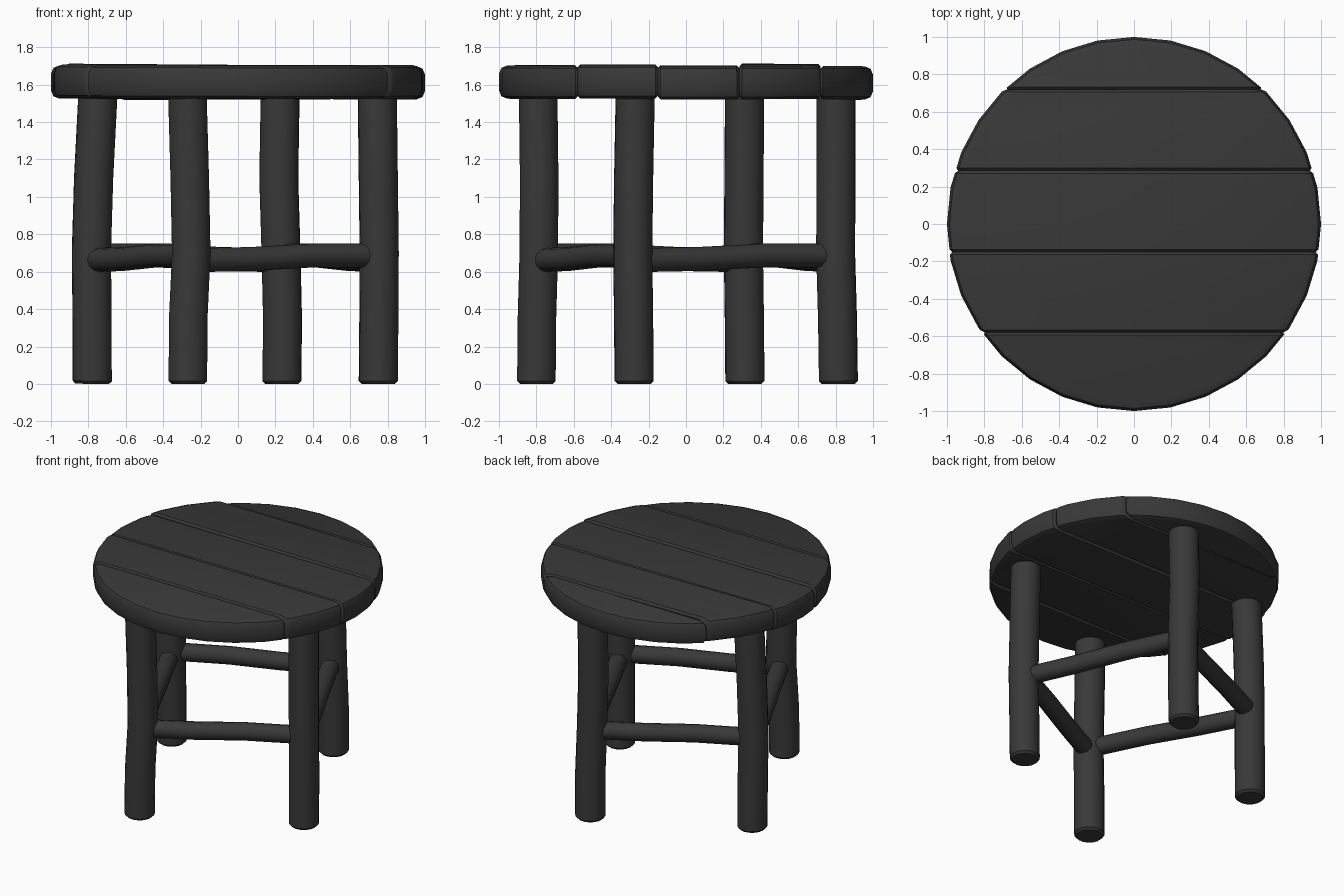
import bpy, bmesh, math
from mathutils import Vector, Matrix

if "Cube" in bpy.data.objects:
    bpy.data.objects.remove(bpy.data.objects["Cube"])

wood = bpy.data.materials.new("dark_wood")
wood.diffuse_color = (0.04, 0.04, 0.04, 1)
wood.use_nodes = True
wood.node_tree.nodes["Principled BSDF"].inputs["Base Color"].default_value = wood.diffuse_color


def finish(name, bm, angle):
    bmesh.ops.recalc_face_normals(bm, faces=bm.faces)
    me = bpy.data.meshes.new(name)
    bm.to_mesh(me)
    bm.free()
    ob = bpy.data.objects.new(name, me)
    bpy.context.collection.objects.link(ob)
    me.materials.append(wood)
    bpy.ops.object.select_all(action='DESELECT')
    ob.select_set(True)
    bpy.context.view_layer.objects.active = ob
    bpy.ops.object.shade_smooth_by_angle(angle=math.radians(angle))
    return ob


def pole(name, path, radius, chamfer, sides=16):
    """Gently bent round pole with chamfered ends, following path."""
    pts = [Vector(p) for p in path]
    axis = (pts[-1] - pts[0]).normalized()
    rot = axis.to_track_quat('Z', 'Y')
    rings = [(pts[0], radius - chamfer), (pts[0] + axis * chamfer, radius)]
    rings += [(p, radius) for p in pts[1:-1]]
    rings += [(pts[-1] - axis * chamfer, radius), (pts[-1], radius - chamfer)]
    bm = bmesh.new()
    loops = []
    for c, r in rings:
        loops.append([bm.verts.new(c + rot @ Vector((r * math.cos(a), r * math.sin(a), 0)))
                      for a in (2 * math.pi * i / sides for i in range(sides))])
    for lo, hi in zip(loops, loops[1:]):
        for i in range(sides):
            j = (i + 1) % sides
            bm.faces.new((lo[i], lo[j], hi[j], hi[i]))
    bm.faces.new(loops[0][::-1])
    bm.faces.new(loops[-1])
    return finish(name, bm, 40)


def plank(name, y0, y1, dz, tilt):
    """Slice of a round-edged disc, with the cut edges softened."""
    bm = bmesh.new()
    bmesh.ops.create_cone(bm, cap_ends=True, segments=32, radius1=1, radius2=1, depth=0.178,
                          matrix=Matrix.Translation((0, 0, 1.614)))
    rim = [e for e in bm.edges if abs(e.verts[0].co.z - e.verts[1].co.z) < 1e-4]
    bmesh.ops.bevel(bm, geom=rim, offset=0.045, segments=2, profile=0.5, affect='EDGES')
    for y, n in ((y0, -1), (y1, 1)):
        if abs(y) >= 1:
            continue
        bmesh.ops.bisect_plane(bm, geom=bm.verts[:] + bm.edges[:] + bm.faces[:],
                               plane_co=(0, y, 0), plane_no=(0, n, 0), clear_outer=True)
        border = [e for e in bm.edges if e.is_boundary]
        bmesh.ops.holes_fill(bm, edges=border)
        bmesh.ops.bevel(bm, geom=border, offset=0.014, segments=1, profile=0.5, affect='EDGES')
    for v in bm.verts:
        v.co.z += dz + tilt * v.co.x
    return finish(name, bm, 35)


# Seat planks
cuts = [-1, -0.58, -0.15, 0.285, 0.72, 1]
lifts = [(0.0, -0.003), (0.003, -0.002), (-0.002, -0.002), (0.003, -0.007), (-0.005, 0.004)]
for i, (dz, tilt) in enumerate(lifts):
    plank(f"seat_plank_{i + 1}", cuts[i], cuts[i + 1], dz, tilt)

# Legs, each with its own slight bend
legs = {
    "front_leg": [(-0.268, -0.80, 0), (-0.266, -0.797, 0.35), (-0.25, -0.787, 0.7),
                  (-0.258, -0.785, 1.1), (-0.27, -0.79, 1.54)],
    "right_leg": [(0.75, -0.278, 0), (0.753, -0.28, 0.35), (0.755, -0.285, 0.7),
                  (0.75, -0.28, 1.1), (0.745, -0.272, 1.54)],
    "back_leg": [(0.235, 0.815, 0), (0.238, 0.81, 0.35), (0.23, 0.80, 0.7),
                 (0.218, 0.802, 1.1), (0.225, 0.802, 1.54)],
    "left_leg": [(-0.78, 0.315, 0), (-0.78, 0.312, 0.35), (-0.784, 0.307, 0.7),
                 (-0.772, 0.31, 1.1), (-0.75, 0.313, 1.54)],
}
for name, path in legs.items():
    pole(name, path, 0.105, 0.016)

# Rungs between neighbouring legs, slightly rising
order = list(legs)
for i, name in enumerate(order):
    a = Vector(legs[name][2])
    b = Vector(legs[order[(i + 1) % 4]][2])
    d = (b - a).normalized()
    a, b = a + d * 0.06, b - d * 0.06
    heights = ((0, 0.662), (0.3, 0.668), (0.65, 0.686), (1, 0.687))
    path = []
    for t, z in heights:
        p = a.lerp(b, t)
        path.append((p.x, p.y, z))
    pole(f"rung_{i + 1}", path, 0.064, 0.022, 12)
